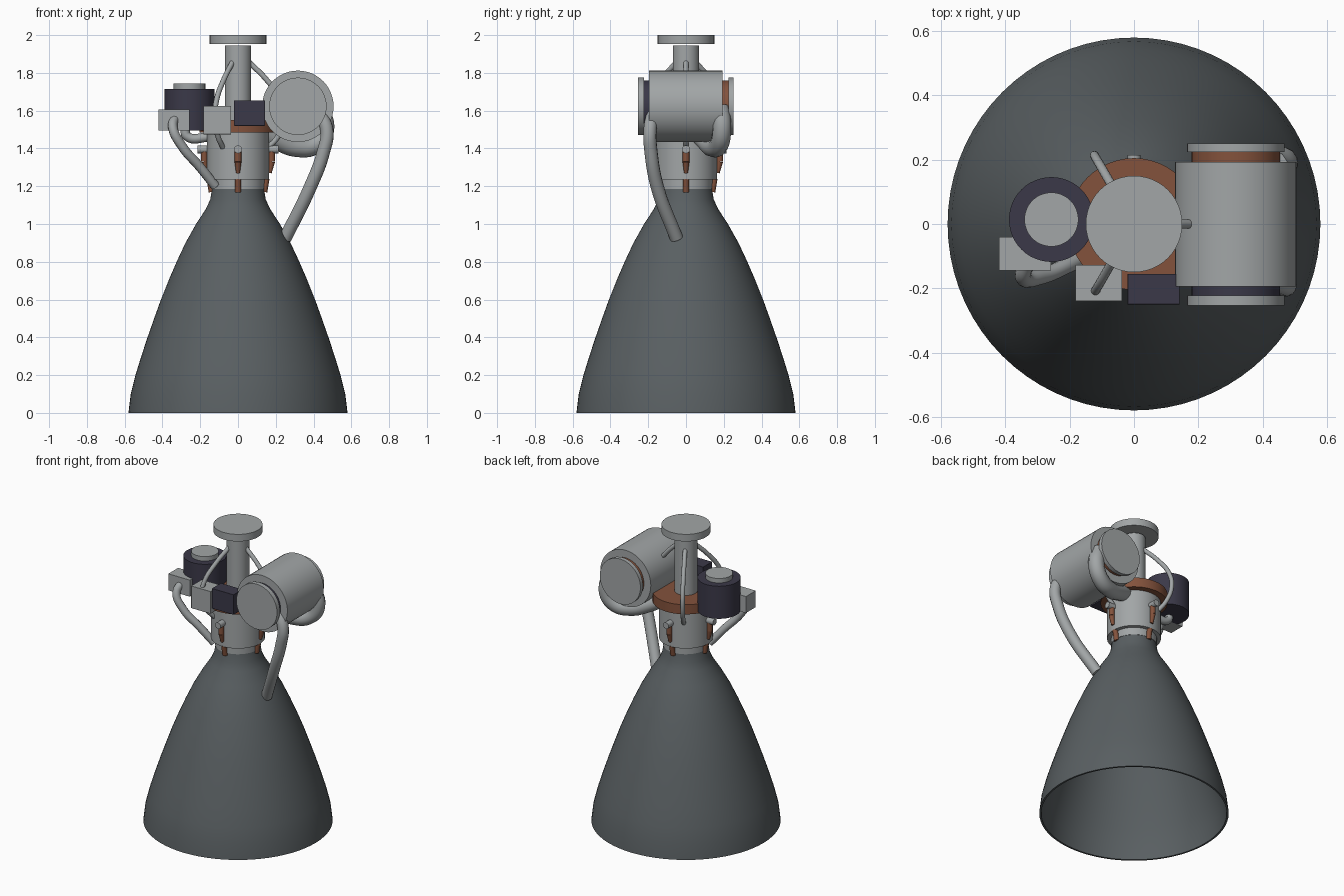
import bpy, bmesh, math
from mathutils import Vector

cube = bpy.data.objects.get("Cube")
if cube:
    bpy.data.objects.remove(cube, do_unlink=True)


def material(name, rgb):
    m = bpy.data.materials.new(name)
    m.use_nodes = True
    m.diffuse_color = (*rgb, 1)
    m.node_tree.nodes["Principled BSDF"].inputs["Base Color"].default_value = (*rgb, 1)
    return m


STEEL = material("light steel", (0.36, 0.38, 0.385))
NOZZLE = material("dark nozzle grey", (0.10, 0.115, 0.122))
NAVY = material("dark navy", (0.043, 0.04, 0.065))
COPPER = material("copper brown", (0.23, 0.085, 0.045))


def finish(obj, mat, smooth=True):
    obj.data.materials.append(mat)
    if smooth:
        bpy.ops.object.select_all(action="DESELECT")
        obj.select_set(True)
        bpy.context.view_layer.objects.active = obj
        bpy.ops.object.shade_smooth_by_angle(angle=math.radians(35))
    return obj


def rod(name, a, b, r1, mat, r2=None, sides=48):
    """Cylinder or cone from point a to point b."""
    a, b = Vector(a), Vector(b)
    bpy.ops.mesh.primitive_cone_add(vertices=sides, radius1=r1, radius2=r1 if r2 is None else r2,
                                    depth=(b - a).length, location=(a + b) / 2)
    obj = bpy.context.object
    obj.name = name
    obj.rotation_euler = (b - a).to_track_quat("Z", "Y").to_euler()
    return finish(obj, mat)


def box(name, lo, hi, mat):
    lo, hi = Vector(lo), Vector(hi)
    bpy.ops.mesh.primitive_cube_add(size=1, location=(lo + hi) / 2)
    obj = bpy.context.object
    obj.name = name
    obj.scale = hi - lo
    bev = obj.modifiers.new("edge", "BEVEL")
    bev.width = 0.004
    return finish(obj, mat, False)


def pipe(name, points, radius, mat):
    """Round pipe along a smooth path, turned into a mesh."""
    curve = bpy.data.curves.new(name, "CURVE")
    curve.dimensions = "3D"
    curve.bevel_depth = radius
    curve.bevel_resolution = 4
    curve.resolution_u = 8
    curve.use_fill_caps = True
    spline = curve.splines.new("BEZIER")
    spline.bezier_points.add(len(points) - 1)
    for bp, p in zip(spline.bezier_points, points):
        bp.co = p
        bp.handle_left_type = bp.handle_right_type = "AUTO"
    obj = bpy.data.objects.new(name, curve)
    bpy.context.collection.objects.link(obj)
    bpy.ops.object.select_all(action="DESELECT")
    obj.select_set(True)
    bpy.context.view_layer.objects.active = obj
    bpy.ops.object.convert(target="MESH")
    return finish(bpy.context.object, mat)


def lathe(name, profile, mat, sides=72):
    bm = bmesh.new()
    rings = [[bm.verts.new((r * math.cos(math.tau * i / sides), r * math.sin(math.tau * i / sides), z))
              for i in range(sides)] for r, z in profile]
    for low, high in zip(rings, rings[1:]):
        for i in range(sides):
            j = (i + 1) % sides
            bm.faces.new((low[i], low[j], high[j], high[i]))
    mesh = bpy.data.meshes.new(name)
    bmesh.ops.recalc_face_normals(bm, faces=bm.faces)
    bm.to_mesh(mesh)
    bm.free()
    obj = bpy.data.objects.new(name, mesh)
    bpy.context.collection.objects.link(obj)
    return finish(obj, mat)


# Bell nozzle: outer wall, then the inner wall back down to the rim
outer = [(0.58, 0), (0.568, 0.1), (0.543, 0.2), (0.512, 0.3), (0.479, 0.4), (0.444, 0.5),
         (0.408, 0.6), (0.368, 0.7), (0.325, 0.8), (0.278, 0.9), (0.222, 1.0),
         (0.17, 1.08), (0.147, 1.13), (0.135, 1.2)]
inner = [(r - 0.012, z) for r, z in reversed(outer)]
lathe("bell_nozzle", outer + inner + outer[:1], NOZZLE)

# Combustion chamber stack
rod("chamber_neck", (0, 0, 1.185), (0, 0, 1.24), 0.14, STEEL)
rod("chamber", (0, 0, 1.235), (0, 0, 1.485), 0.165, STEEL)
rod("injector_plate", (0, 0, 1.485), (0, 0, 1.55), 0.205, COPPER)
rod("feed_tube", (0, 0, 1.55), (0, 0, 1.945), 0.07, STEEL)
rod("mount_flange", (0, 0, 1.952), (0, 0, 2.0), 0.15, STEEL)

# Studs and copper pegs at the four quarters of the chamber
for i in range(4):
    c, s = math.cos(i * math.pi / 2), math.sin(i * math.pi / 2)

    def at(r, z):
        return (r * c, r * s, z)
    rod(f"chamber_stud_{i}", at(0.15, 1.395), at(0.215, 1.395), 0.021, STEEL, sides=20)
    rod(f"upper_peg_{i}", at(0.168, 1.27), at(0.178, 1.33), 0.01, COPPER, 0.018, 16)
    rod(f"upper_peg_body_{i}", at(0.178, 1.33), at(0.178, 1.395), 0.018, COPPER, sides=16)
    rod(f"lower_peg_{i}", at(0.138, 1.17), at(0.15, 1.24), 0.017, COPPER, sides=16)

# Three thin bowed lines from the feed tube to the chamber
for i in range(3):
    a = math.tau * i / 3
    bow = [(0.06, 1.855), (0.15, 1.765), (0.23, 1.65), (0.245, 1.55), (0.21, 1.46), (0.16, 1.405)]
    pipe(f"bowed_line_{i}", [(r * math.cos(a), r * math.sin(a), z) for r, z in bow], 0.014, STEEL)

# Large pump lying front to back on the left side
PX, PZ = 0.317, 1.623
for name, y0, y1, r, mat in (("main_pump", -0.195, 0.193, 0.189, STEEL),
                             ("main_pump_front_band", -0.225, -0.19, 0.138, NAVY),
                             ("main_pump_front_cap", -0.253, -0.222, 0.152, STEEL),
                             ("main_pump_back_band", 0.19, 0.226, 0.138, COPPER),
                             ("main_pump_back_cap", 0.224, 0.251, 0.152, STEEL)):
    rod(name, (PX, y0, PZ), (PX, y1, PZ), r, mat)

# Exhaust pipe down to the nozzle, and the thick elbow into the chamber
pipe("exhaust_pipe", [(0.42, -0.17, 1.6), (0.47, -0.19, 1.5), (0.452, -0.185, 1.38),
                      (0.38, -0.15, 1.19), (0.25, -0.05, 0.925)], 0.035, STEEL)
pipe("pump_elbow", [(0.43, 0.18, 1.62), (0.46, 0.19, 1.5), (0.41, 0.175, 1.42),
                    (0.31, 0.14, 1.405), (0.21, 0.1, 1.44), (0.1, 0.05, 1.5)], 0.05, STEEL)

# Small upright pump on the right side
rod("small_pump", (-0.257, 0.014, 1.495), (-0.257, 0.014, 1.715), 0.132, NAVY)
rod("small_pump_cap", (-0.257, 0.014, 1.715), (-0.257, 0.014, 1.745), 0.084, STEEL)
pipe("small_pump_outlet", [(-0.28, 0.0, 1.51), (-0.27, 0.0, 1.465), (-0.15, 0.0, 1.46)], 0.025, STEEL)
pipe("small_pump_line", [(-0.33, -0.11, 1.57), (-0.345, -0.165, 1.51), (-0.295, -0.165, 1.41),
                         (-0.2, -0.125, 1.3), (-0.12, -0.085, 1.2)], 0.025, STEEL)

# Control boxes
box("side_valve_box", (-0.42, -0.145, 1.495), (-0.258, -0.04, 1.607), STEEL)
box("front_valve_box", (-0.182, -0.24, 1.475), (-0.037, -0.127, 1.625), STEEL)
box("control_box", (-0.02, -0.25, 1.52), (0.142, -0.155, 1.655), NAVY)
